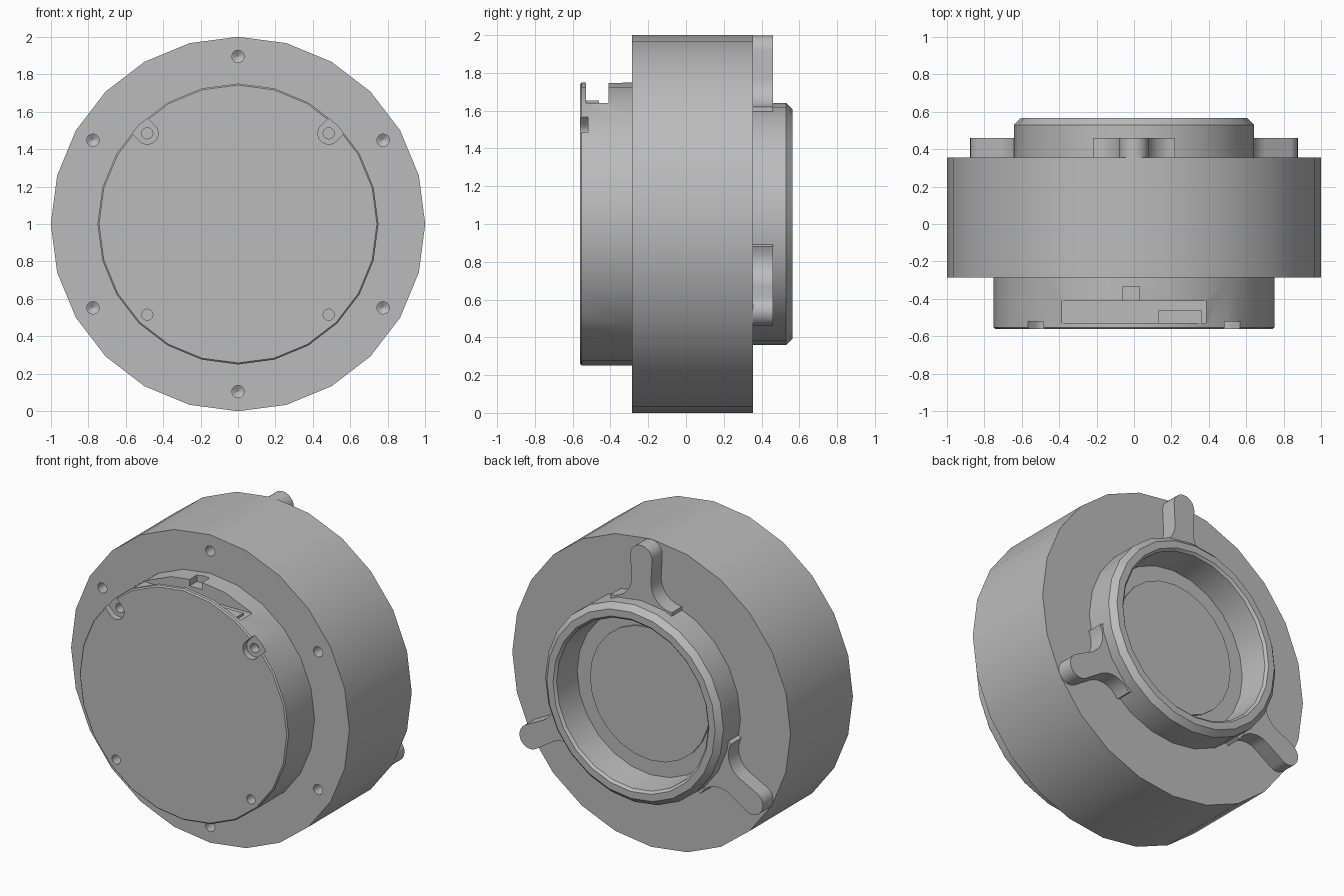
import bpy, bmesh
from math import sin, cos, pi, radians
from mathutils import Matrix, Vector

cube = bpy.data.objects.get("Cube")
if cube:
    bpy.data.objects.remove(cube)

grey = bpy.data.materials.new("plain_grey")
grey.use_nodes = True
COLOR = (0.5, 0.5, 0.5, 1)
grey.diffuse_color = COLOR
grey.node_tree.nodes["Principled BSDF"].inputs["Base Color"].default_value = COLOR

SIDES = 24
CENTRE = Vector((0, 0, 1))


def finish(name, bm):
    bmesh.ops.recalc_face_normals(bm, faces=bm.faces)
    mesh = bpy.data.meshes.new(name)
    bm.to_mesh(mesh)
    bm.free()
    mesh.materials.append(grey)
    obj = bpy.data.objects.new(name, mesh)
    bpy.context.collection.objects.link(obj)
    return obj


def lathe(name, profile, sides=SIDES, at=(0, 0)):
    """Turn (radius, y) points about the y axis and cap both ends."""
    bm = bmesh.new()
    rings = []
    for r, y in profile:
        rings.append([bm.verts.new((at[0] + r * sin(2 * pi * i / sides), y,
                                    1 + at[1] + r * cos(2 * pi * i / sides)))
                      for i in range(sides)])
    for a, b in zip(rings, rings[1:]):
        for i in range(sides):
            j = (i + 1) % sides
            bm.faces.new((a[i], a[j], b[j], b[i]))
    bm.faces.new(rings[0])
    bm.faces.new(rings[-1])
    return finish(name, bm)


def plate(name, outline, y0, y1, angle):
    """Extrude a (sideways, outward) outline along y, turned about the axis."""
    bm = bmesh.new()
    face = bm.faces.new([bm.verts.new((u, y0, r)) for u, r in outline])
    new = bmesh.ops.extrude_face_region(bm, geom=[face])["geom"]
    bmesh.ops.translate(bm, vec=(0, y1 - y0, 0),
                        verts=[v for v in new if isinstance(v, bmesh.types.BMVert)])
    bm.transform(Matrix.Translation(CENTRE) @ Matrix.Rotation(angle, 4, "Y"))
    return finish(name, bm)


def box(name, x0, x1, y0, y1, z0, z1):
    outline = [(x0, z0 - 1), (x1, z0 - 1), (x1, z1 - 1), (x0, z1 - 1)]
    return plate(name, outline, y0, y1, 0)


def activate(obj):
    bpy.ops.object.select_all(action="DESELECT")
    obj.select_set(True)
    bpy.context.view_layer.objects.active = obj


def cut(target, cutter):
    cutter.hide_render = True
    activate(target)
    mod = target.modifiers.new("cut", "BOOLEAN")
    mod.operation, mod.solver, mod.object = "DIFFERENCE", "EXACT", cutter
    bpy.ops.object.modifier_apply(modifier=mod.name)
    bpy.data.objects.remove(cutter)


def arc(cu, cr, radius, start, end, steps):
    return [(cu + radius * cos(radians(start + (end - start) * i / steps)),
             cr + radius * sin(radians(start + (end - start) * i / steps)))
            for i in range(steps + 1)]


# Main drum with six drilled holes in its front face
drum = lathe("main_drum", [(1, -0.285), (1, 0.355)])
for k in range(6):
    a = k * pi / 3
    cut(drum, lathe("hole_cutter", [(0.033, -0.4), (0.033, -0.2), (0.002, -0.18)], 16,
                    (0.895 * sin(a), 0.895 * cos(a))))

# Front housing with a shallow edge bevel
housing = lathe("front_housing", [(0.742, -0.56), (0.75, -0.552), (0.75, -0.285)])

# Connector slot and locating notch on top of the housing
cut(housing, box("slot_cutter", -0.43, 0.43, -0.53, -0.41, 1.64, 1.9))
cut(housing, box("notch_cutter", -0.06, 0.03, -0.45, -0.335, 1.70, 1.9))
connector = box("connector_block", 0.13, 0.36, -0.53, -0.46, 1.63, 1.655)

# Four screw pockets open to the housing rim, each with a screw hole
pocket = arc(0, 0.685, 0.058, 180, 360, 10) + [(0.058, 0.85), (-0.058, 0.85)]
for k in range(4):
    a = pi / 4 + k * pi / 2
    cut(housing, plate("pocket_cutter", pocket, -0.6, -0.52, a))
    cut(housing, lathe("screw_cutter", [(0.03, -0.6), (0.03, -0.46)], 16,
                       (0.685 * sin(a), 0.685 * cos(a))))

# Rear collar: chamfered lip, inner wall and floor with a raised disc
collar = lathe("rear_collar", [
    (0.64, 0.35), (0.64, 0.53), (0.605, 0.565), (0.56, 0.565), (0.545, 0.55),
    (0.53, 0.36), (0.43, 0.36), (0.43, 0.372)])

# Three rear lugs with rounded tips and flared roots
flare = arc(0.22, 0.77, 0.15, 270, 180, 8)
right_side = [(0.22, 0.56)] + flare
left_side = [(-u, r) for u, r in reversed(right_side)]
lug_outline = right_side + arc(0, 0.92, 0.078, 0, 180, 12) + left_side
lugs = [plate(f"rear_lug_{k + 1}", lug_outline, 0.35, 0.46, k * 2 * pi / 3)
        for k in range(3)]

for obj in [drum, housing, connector, collar] + lugs:
    activate(obj)
    bpy.ops.object.shade_smooth_by_angle(angle=radians(30))
